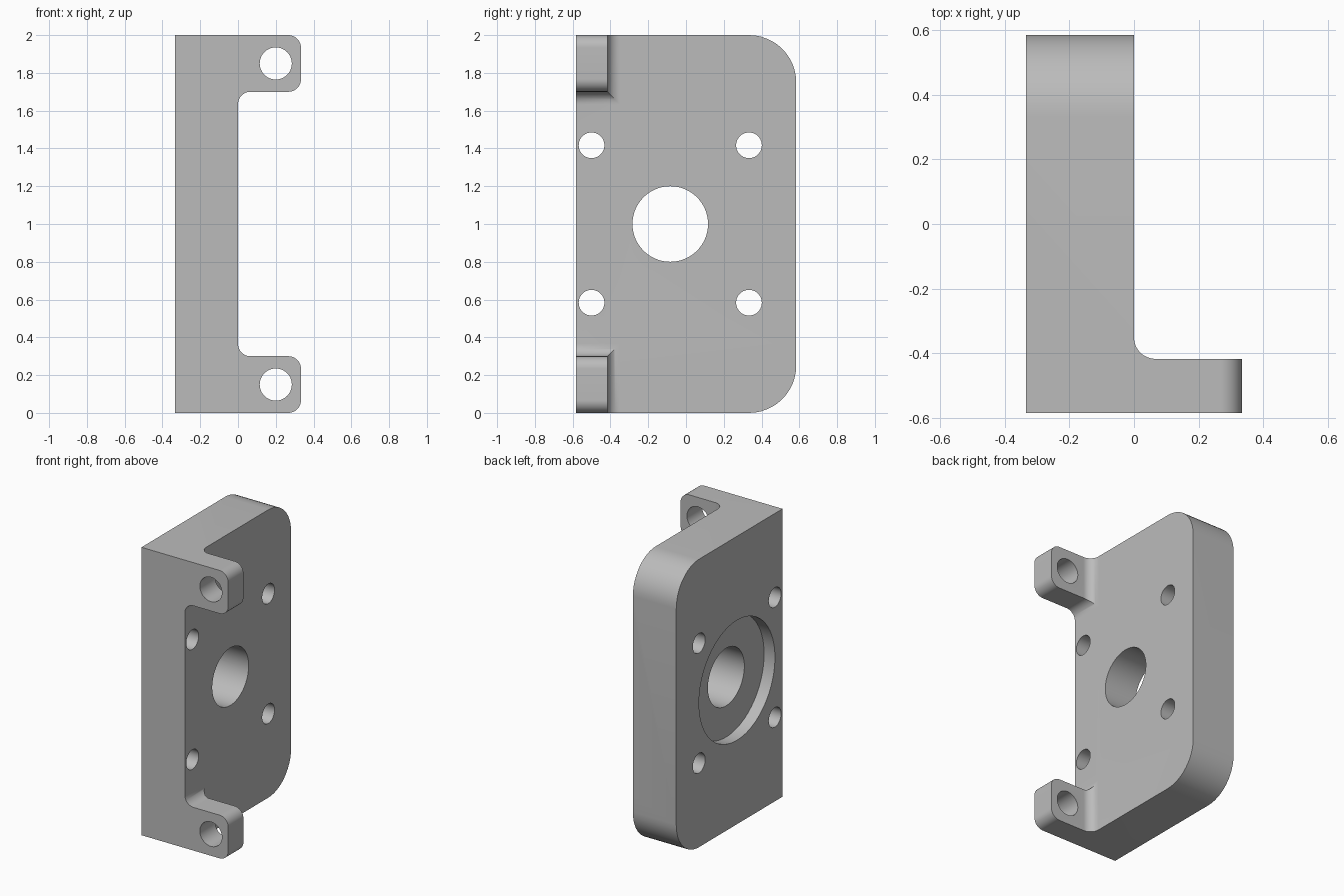
import bpy, math
from mathutils import Vector

cube = bpy.data.objects.get("Cube")
if cube:
    bpy.data.objects.remove(cube, do_unlink=True)

grey = bpy.data.materials.new("plain grey")
grey.use_nodes = True
colour = (0.5, 0.5, 0.5, 1)
grey.diffuse_color = colour
grey.node_tree.nodes["Principled BSDF"].inputs["Base Color"].default_value = colour

T = 1 / 3           # plate thickness and tab reach
D = 7 / 12          # half depth
TAB_Y = -5 / 12     # back face of the tabs
R = 1 / 15          # small fillet
TAB_H = 0.3
STEPS = 12


def rounded(points):
    """Outline from (u, v, radius) corners; a radius of 0 keeps the corner sharp."""
    out = []
    for i, (u, v, r) in enumerate(points):
        p = Vector((u, v))
        if not r:
            out.append(p)
            continue
        a = (Vector(points[i - 1][:2]) - p).normalized()
        b = (Vector(points[(i + 1) % len(points)][:2]) - p).normalized()
        for k in range(STEPS + 1):
            t = k / STEPS * math.pi / 2
            out.append(p + r * (a * (1 - math.sin(t)) + b * (1 - math.cos(t))))
    return out


def circle(u, v, r, n=64):
    return [Vector((u + r * math.cos(2 * math.pi * k / n),
                    v + r * math.sin(2 * math.pi * k / n))) for k in range(n)]


def prism(name, outline, axis, lo, hi):
    """Extrude an outline along an axis; the outline uses the other two axes in order."""
    n = len(outline)
    verts = []
    for w in (lo, hi):
        for p in outline:
            c = list(p)
            c.insert(axis, w)
            verts.append(c)
    faces = [list(range(n))[::-1], list(range(n, 2 * n))]
    faces += [[i, (i + 1) % n, n + (i + 1) % n, n + i] for i in range(n)]
    mesh = bpy.data.meshes.new(name)
    mesh.from_pydata(verts, [], faces)
    area = sum(p.cross(outline[(i + 1) % n]) for i, p in enumerate(outline))
    if (area < 0) != (axis == 1):
        mesh.flip_normals()
    mesh.materials.append(grey)
    ob = bpy.data.objects.new(name, mesh)
    bpy.context.collection.objects.link(ob)
    return ob


def combine(target, other, operation):
    bpy.context.view_layer.objects.active = target
    mod = target.modifiers.new(other.name, "BOOLEAN")
    mod.operation, mod.solver, mod.object = operation, "EXACT", other
    bpy.ops.object.modifier_apply(modifier=mod.name)
    bpy.data.objects.remove(other, do_unlink=True)


# Bracket: front C outline crossed with the L plan and the rounded side outline
bracket = prism("bracket", rounded([
    (-T, 0, 0), (T, 0, R), (T, TAB_H, R), (0, TAB_H, R),
    (0, 2 - TAB_H, R), (T, 2 - TAB_H, R), (T, 2, R), (-T, 2, 0)]), 1, -D, D + 0.1)
plan = prism("plan_cutter", rounded([
    (-0.5, -1, 0), (0.5, -1, 0), (0.5, TAB_Y, 0), (0, TAB_Y, R),
    (0, 1, 0), (-0.5, 1, 0)]), 2, -0.1, 2.1)
side = prism("side_cutter", rounded([
    (-1, 0, 0), (D, 0, 0.25), (D, 2, 0.25), (-1, 2, 0)]), 0, -0.6, 0.6)
combine(bracket, plan, "INTERSECT")
combine(bracket, side, "INTERSECT")

# Centre bore, with a shallow round recess on the outer side
CY = -1 / 12
combine(bracket, prism("bore", circle(CY, 1, 0.2), 0, -1, 1), "DIFFERENCE")
combine(bracket, prism("recess", circle(CY, 1, 5 / 12, 96), 0, -1, -0.25), "DIFFERENCE")

# Four bolt holes through the plate, one hole through each tab
for s in (-1, 1):
    for t in (-1, 1):
        hole = circle(CY + s * 5 / 12, 1 + t * 5 / 12, 0.068, 40)
        combine(bracket, prism("bolt_hole", hole, 0, -1, 0.1), "DIFFERENCE")
    hole = circle(0.2, 1 + s * 0.85, 0.085, 40)
    combine(bracket, prism("tab_hole", hole, 1, -1, -0.2), "DIFFERENCE")

bpy.ops.object.select_all(action="DESELECT")
bracket.select_set(True)
bpy.context.view_layer.objects.active = bracket
bpy.ops.object.shade_smooth_by_angle(angle=math.radians(30))
